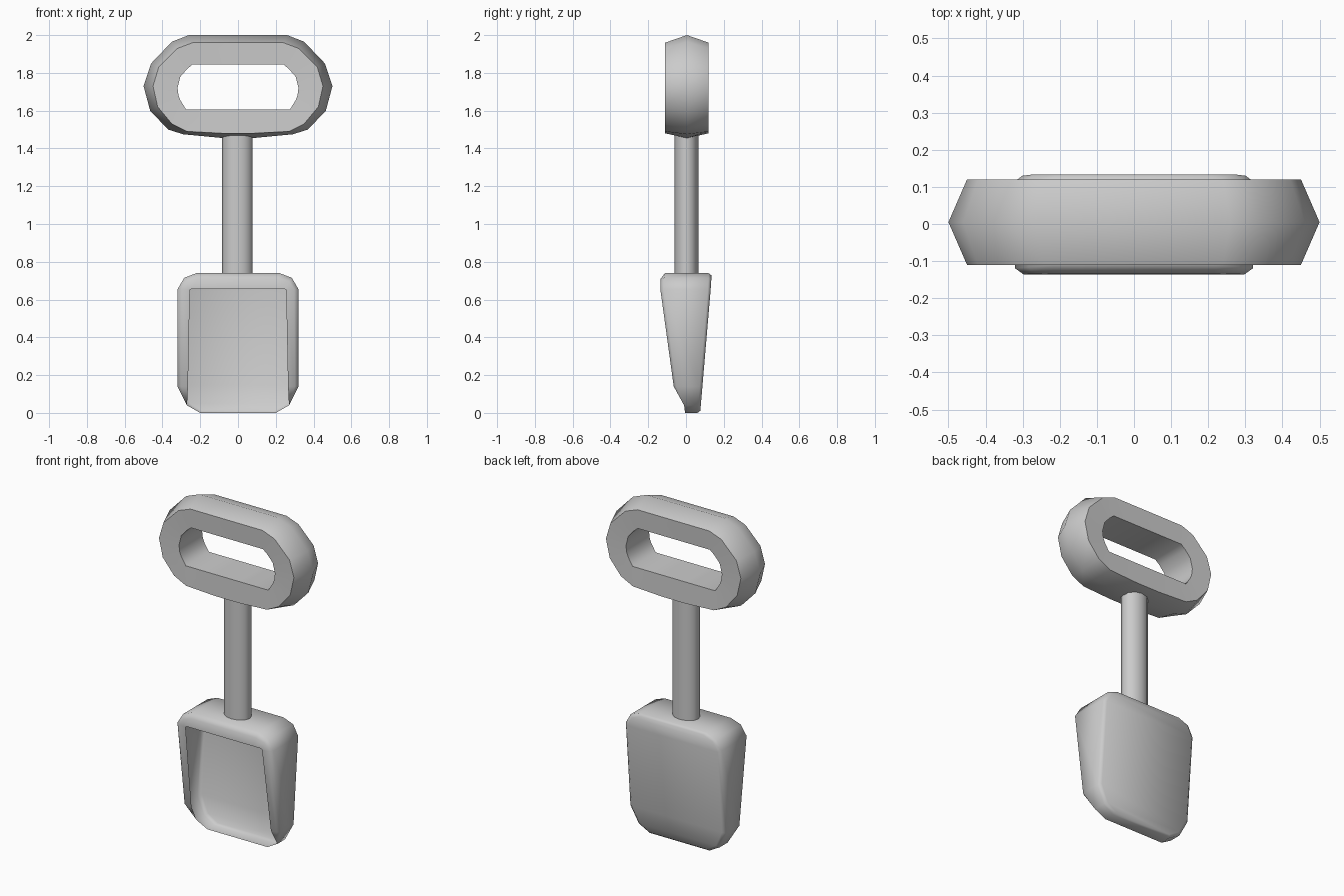
import bpy, bmesh, math

if "Cube" in bpy.data.objects:
    bpy.data.objects.remove(bpy.data.objects["Cube"])


def mirror_loop(half):
    """Close a right-hand half outline (top to bottom) into a full loop."""
    return list(half) + [(-x, *rest) for x, *rest in reversed(half)]


def loft(name, rings, closed=False, cap_last=False, smooth=60):
    """Join equally long loops of points with quads."""
    bm = bmesh.new()
    vr = [[bm.verts.new(p) for p in ring] for ring in rings]
    n = len(vr[0])
    pairs = list(zip(vr, vr[1:])) + ([(vr[-1], vr[0])] if closed else [])
    for a, b in pairs:
        for i in range(n):
            j = (i + 1) % n
            bm.faces.new((a[i], a[j], b[j], b[i]))
    if cap_last:
        e = vr[-1]
        for i in range(n // 2 - 1):
            bm.faces.new((e[i], e[i + 1], e[n - 2 - i], e[n - 1 - i]))
    bmesh.ops.remove_doubles(bm, verts=bm.verts, dist=0.0005)
    bmesh.ops.recalc_face_normals(bm, faces=bm.faces)
    me = bpy.data.meshes.new(name)
    bm.to_mesh(me)
    bm.free()
    ob = bpy.data.objects.new(name, me)
    bpy.context.collection.objects.link(ob)
    bpy.ops.object.select_all(action='DESELECT')
    bpy.context.view_layer.objects.active = ob
    ob.select_set(True)
    bpy.ops.object.shade_smooth_by_angle(angle=math.radians(smooth))
    return ob


# Grip: a ring with a ridged outer side and a flat inner wall
ridge = [(.26, 2.0), (.35, 1.965), (.46, 1.85), (.50, 1.73),
         (.465, 1.60), (.37, 1.50), (.29, 1.475), (.08, 1.455)]
edge = [(.24, 1.96), (.32, 1.93), (.42, 1.83), (.45, 1.73),
        (.425, 1.62), (.35, 1.53), (.27, 1.49), (.08, 1.48)]
hole = [(.24, 1.845), (.27, 1.82), (.305, 1.78), (.32, 1.72),
        (.315, 1.68), (.305, 1.655), (.275, 1.607), (.08, 1.607)]
sections = [(ridge, 0), (edge, -.115), (hole, -.11), (hole, .11), (edge, .115)]
loft("grip", [[(x, y + .005, z) for x, z in mirror_loop(h)]
              for h, y in sections], closed=True)

# Shaft: slightly oval rod
bpy.ops.mesh.primitive_cylinder_add(vertices=12, radius=1, depth=.76,
                                    location=(-.003, .002, 1.10))
shaft = bpy.context.object
shaft.name = "shaft"
shaft.scale = (.081, .063, 1)
bpy.ops.object.shade_smooth_by_angle(angle=math.radians(40))


# Scoop: tapered shell, open at the front
def front_y(z):
    pts = [(0, -.005), (.04, -.01), (.14, -.065), (.655, -.136), (.75, -.132)]
    for (z0, y0), (z1, y1) in zip(pts, pts[1:]):
        if z <= z1:
            return y0 + (y1 - y0) * (z - z0) / (z1 - z0)


def back_y(z):
    return min(.075 + .085 * z, .134)


outer = mirror_loop([(.22, .74), (.285, .715), (.32, .655),
                     (.32, .14), (.27, .04), (.20, 0)])
inner = mirror_loop([(.20, .657), (.245, .657), (.255, .652),
                     (.265, .14), (.27, .04), (.20, 0)])
opening, rim, side_front, side_back, back = [], [], [], [], []
for (xo, zo), (xi, zi) in zip(outer, inner):
    gap = math.hypot(xo - xi, zo - zi)
    opening.append((xi, front_y(zi), zi))
    xm, zm = xo + (xi - xo) * .35, zo + (zi - zo) * .35
    rim.append((xm, front_y(zm), zm))
    side_front.append((xo, front_y(zo) + .25 * gap, zo))
    side_back.append((xo, back_y(zo) - .015, zo))
    xb, zb = xo * .94, .37 + (zo - .37) * .97
    back.append((xb, back_y(zb), zb))
loft("scoop", [opening, rim, side_front, side_back, back], cap_last=True)
